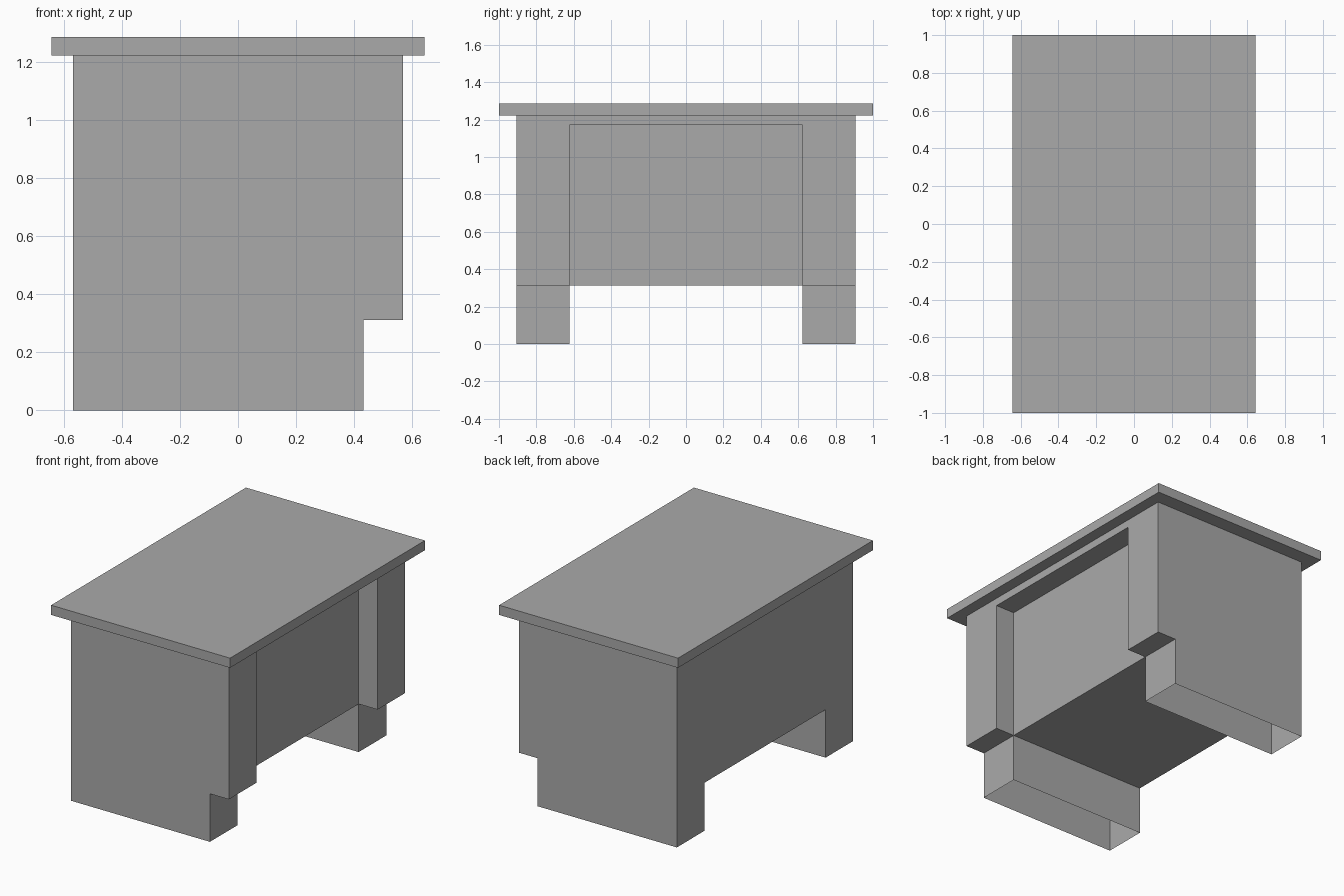
import bpy
import bmesh
from mathutils import Vector

default = bpy.data.objects.get("Cube")
if default:
    bpy.data.objects.remove(default, do_unlink=True)

# Single painted-grey material
grey = bpy.data.materials.new("plain_grey")
grey.use_nodes = True
colour = (0.4, 0.4, 0.4, 1)
grey.diffuse_color = colour
grey.node_tree.nodes["Principled BSDF"].inputs["Base Color"].default_value = colour


def box(name, low, high):
    """Axis-aligned box between two corners."""
    low, high = Vector(low), Vector(high)
    bm = bmesh.new()
    bmesh.ops.create_cube(bm, size=1)
    for v in bm.verts:
        v.co = (low + high) / 2 + v.co * (high - low)
    mesh = bpy.data.meshes.new(name)
    bm.to_mesh(mesh)
    bm.free()
    mesh.materials.append(grey)
    obj = bpy.data.objects.new(name, mesh)
    bpy.context.scene.collection.objects.link(obj)
    return obj


TOP, GAP, PANEL, INNER = 1.223, 0.312, 0.432, 0.622

# Overhanging desk top
box("desk_top", (-0.643, -1, TOP), (0.643, 1, 1.286))

# Desk body with knee recess, open gap beneath and toe kicks cut away
body = box("desk_body", (-0.568, -0.905, 0), (0.568, 0.905, TOP))
cutters = [
    box("knee_recess_cutter", (PANEL, -INNER, -1), (1, INNER, 1.172)),
    box("under_gap_cutter", (-1, -INNER, -1), (1, INNER, GAP)),
    box("toe_kick_cutter", (PANEL, -2, -1), (1, 2, GAP)),
]
for cutter in cutters:
    cutter.hide_render = True
    mod = body.modifiers.new(cutter.name, "BOOLEAN")
    mod.operation = "DIFFERENCE"
    mod.solver = "EXACT"
    mod.object = cutter

# Bake the cuts, then open the hollow legs and the hidden upper side
bpy.context.view_layer.update()
evaluated = body.evaluated_get(bpy.context.evaluated_depsgraph_get())
carved = bpy.data.meshes.new_from_object(evaluated)
body.modifiers.clear()
body.data = carved
for cutter in cutters:
    bpy.data.objects.remove(cutter, do_unlink=True)

bm = bmesh.new()
bm.from_mesh(carved)
bmesh.ops.remove_doubles(bm, verts=bm.verts, dist=0.0001)
bmesh.ops.dissolve_limit(bm, angle_limit=0.01, verts=bm.verts, edges=bm.edges)
ends = [f for f in bm.faces if abs(f.normal.z) > 0.9
        and (f.calc_center_median().z < 0.01 or f.calc_center_median().z > TOP - 0.01)]
bmesh.ops.delete(bm, geom=ends, context="FACES")
bm.to_mesh(carved)
bm.free()
